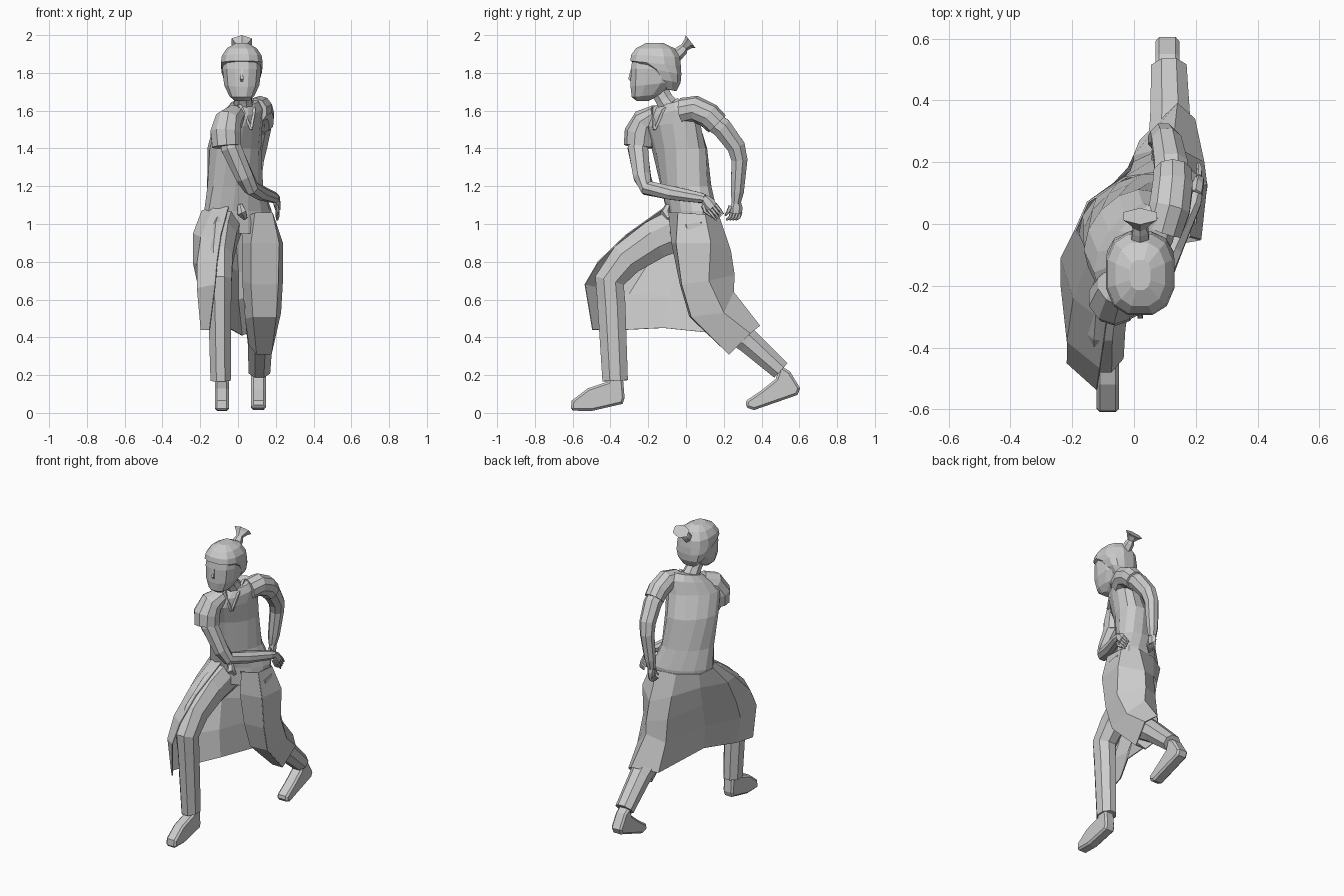
import bpy, bmesh, math
from mathutils import Vector, Matrix


def finish(name, bm, thickness=0):
    bmesh.ops.recalc_face_normals(bm, faces=bm.faces)
    me = bpy.data.meshes.new(name)
    bm.to_mesh(me)
    bm.free()
    ob = bpy.data.objects.new(name, me)
    bpy.context.collection.objects.link(ob)
    if thickness:
        m = ob.modifiers.new("cloth", 'SOLIDIFY')
        m.thickness = thickness
        m.offset = 0
    return ob


def loft(name, rings, closed=True, caps=True, thickness=0):
    """Bridge a series of point rows with quads."""
    bm = bmesh.new()
    rows = [[bm.verts.new(p) for p in r] for r in rings]
    n = len(rows[0])
    for a, b in zip(rows, rows[1:]):
        for i in range(n if closed else n - 1):
            j = (i + 1) % n
            bm.faces.new((a[i], a[j], b[j], b[i]))
    if closed and caps:
        bm.faces.new(rows[0])
        bm.faces.new(rows[-1])
    return finish(name, bm, thickness)


def tube(name, pts, radii, n=8, caps=True, thickness=0):
    """Polygonal limb; a radius may be a number or (x-ish, other)."""
    pts = [Vector(p) for p in pts]
    rings = []
    for k, p in enumerate(pts):
        t = Vector((0, 0, 0))
        if k:
            t += (p - pts[k - 1]).normalized()
        if k < len(pts) - 1:
            t += (pts[k + 1] - p).normalized()
        t.normalize()
        u = Vector((1, 0, 0)) - t * t.x
        u.normalize()
        v = t.cross(u)
        a, b = radii[k] if isinstance(radii[k], tuple) else (radii[k], radii[k])
        rings.append([p + u * a * math.cos(w) + v * b * math.sin(w)
                      for w in (2 * math.pi * (i + .5) / n for i in range(n))])
    return loft(name, rings, True, caps, thickness)


def stack(name, rings, n=12, square=1.0):
    """Horizontal ovals: x, y, z, half width, half depth, turn, tilt along y."""
    out = []
    for x, y, z, a, b, turn, tilt in rings:
        m = Matrix.Rotation(math.radians(turn), 3, 'Z')
        row = []
        for i in range(n):
            w = 2 * math.pi * (i + .5) / n
            c, s = math.cos(w), math.sin(w)
            d = m @ Vector((a * math.copysign(abs(c) ** square, c),
                            b * math.copysign(abs(s) ** square, s), 0))
            row.append(Vector((x, y, z)) + d + Vector((0, 0, d.y * tilt)))
        out.append(row)
    return loft(name, out)


# Head, nose and neck
stack("head", [
    (.02, -.23, 1.65, .035, .03, 0, 0), (.02, -.205, 1.68, .068, .085, 0, .1),
    (.02, -.175, 1.74, .096, .122, 0, .1), (.02, -.165, 1.82, .105, .13, 0, 0),
    (.02, -.165, 1.90, .095, .118, 0, 0), (.02, -.165, 1.94, .055, .07, 0, 0)], 12, .8)
tube("nose", [(.02, -.285, 1.83), (.02, -.298, 1.77), (.02, -.285, 1.755)],
     [.006, .012, .008], 4)
tube("neck", [(.03, -.075, 1.60), (.025, -.115, 1.66), (.02, -.15, 1.72)],
     [.06, .05, .052], 8)

# Hair cap with tied topknot
stack("hair", [
    (.02, -.085, 1.71, .055, .035, 0, -.2), (.02, -.10, 1.76, .095, .073, 0, -.2),
    (.02, -.12, 1.81, .11, .098, 0, -.2), (.02, -.161, 1.85, .114, .138, 0, -.1),
    (.02, -.161, 1.89, .108, .132, 0, -.05), (.02, -.163, 1.93, .082, .105, 0, 0),
    (.02, -.165, 1.957, .035, .05, 0, 0)], 12, .8)
tube("topknot", [(.02, -.055, 1.89), (.02, -.02, 1.92), (.02, -.008, 1.935),
                 (.02, .012, 1.955), (.02, .025, 1.965)],
     [.034, .03, .022, (.045, .03), (.062, .044)], 6)

# Robe body twisting from hips to shoulders
stack("robe_body", [
    (.005, .03, .95, .18, .11, 25, 0), (0, .03, 1.07, .192, .117, 27, 0),
    (-.015, .0, 1.2, .165, .118, 35, 0), (-.02, -.035, 1.4, .168, .118, 48, 0),
    (0, -.08, 1.53, .175, .10, 55, .1), (.025, -.07, 1.60, .155, .085, 56, .25),
    (.035, -.065, 1.645, .095, .062, 56, .25)], 14)
# Crossed collar bands
tube("collar_left", [(.07, -.04, 1.66), (.085, -.12, 1.6), (.07, -.165, 1.5)],
     [.012, .012, .008], 4)
tube("collar_right", [(-.01, -.11, 1.65), (.02, -.17, 1.61), (.07, -.17, 1.5)],
     [.012, .012, .008], 4)
# Belt knot
tube("belt_knot", [(.01, -.095, 1.1), (.02, -.11, 1.06), (.04, -.09, 1.03)],
     [.015, .028, .012], 6)

# Sleeves
tube("rear_sleeve", [(.09, -.02, 1.60), (.115, .05, 1.61), (.125, .12, 1.575), (.125, .165, 1.53)],
     [.068, .07, .068, .064], 10)
tube("front_sleeve", [(-.01, -.15, 1.58), (-.05, -.21, 1.545), (-.065, -.242, 1.48), (-.06, -.25, 1.41)],
     [.055, .075, .085, .08], 10)

# Arms
tube("rear_arm", [(.12, .06, 1.6), (.12, .19, 1.51), (.105, .265, 1.41), (.095, .283, 1.34),
                  (.08, .272, 1.17), (.075, .265, 1.11)],
     [.055, .058, .052, .046, .037, .026], 8)
tube("front_arm", [(-.06, -.22, 1.52), (-.035, -.255, 1.40), (.035, -.232, 1.25), (.07, -.205, 1.19),
                   (.12, -.08, 1.165), (.19, .07, 1.14), (.2, .1, 1.135)],
     [.06, .058, .05, .042, .04, .03, .024], 8)


# Hands: palm with four curled fingers and a thumb
def hand(name, wrist, along, across, curl):
    w, a, c, k = map(Vector, (wrist, along, across, curl))
    tube(name + "_palm", [w, w + a * .35, w + a * .65], [.022, (.02, .034), (.017, .03)], 6)
    for i in range(4):
        b = w + a * .58 + c * (i - 1.5) * .016
        tube(name + "_finger", [b, b + a * .28 + k * .3, b + a * .4 + k], [.010, .009, .006], 5)
    b = w + a * .25 + c * -.03
    tube(name + "_thumb", [b, b + a * .3 - c * .012, b + a * .5 + k], [.012, .010, .006], 5)


hand("rear_hand", (.075, .268, 1.12), (0, -.005, -.10), (0, 1, 0), (-.015, -.025, 0))
hand("front_hand", (.2, .095, 1.14), (.018, .07, -.085), (0, .75, .65), (-.01, .015, -.02))

# Trousers
tube("front_trouser", [(-.055, .02, 1.0), (-.085, -.16, .92), (-.10, -.315, .815), (-.10, -.405, .70),
                       (-.097, -.395, .58), (-.092, -.375, .17)],
     [(.08, .125), (.085, .112), (.078, .098), (.072, .085), (.066, .08), (.058, .073)], 8)
tube("rear_trouser", [(.11, .04, 1.0), (.12, .08, .78), (.12, .11, .58), (.12, .2, .48),
                      (.117, .33, .38), (.113, .502, .225)],
     [.1, .1, .09, .085, .07, (.062, .056)], 8)


# Feet: side outline extruded to a slab with worn edges
def foot(name, x, outline, half):
    ob = loft(name, [[(x + s * half, y, z) for y, z in outline] for s in (-1, 1)])
    m = ob.modifiers.new("rounding", 'BEVEL')
    m.width, m.segments, m.limit_method = .012, 1, 'ANGLE'
    m.angle_limit = math.radians(60)


foot("front_foot", -.085, [(-.61, .012), (-.5, .01), (-.335, .048), (-.325, .08), (-.335, .2),
                           (-.40, .2), (-.415, .165), (-.52, .13), (-.605, .065)], .037)
foot("rear_foot", .108, [(.315, .03), (.36, .015), (.59, .095), (.605, .13), (.55, .22),
                         (.50, .25), (.475, .18), (.40, .12), (.32, .065)], .039)

# Robe skirt: waist-to-hem folds, running from the front knee around the back to the rear thigh
folds = [
    [(-.05, -.11, 1.09), (-.09, -.32, .94), (-.11, -.465, .80), (-.12, -.535, .68), (-.15, -.495, .44)],
    [(-.13, -.08, 1.09), (-.195, -.24, .93), (-.215, -.38, .79), (-.215, -.45, .66), (-.195, -.44, .44)],
    [(-.19, -.02, 1.07), (-.235, -.11, .95), (-.235, -.20, .79), (-.20, -.30, .63), (-.16, -.32, .44)],
    [(-.15, .07, 1.05), (-.14, .05, .95), (-.11, -.02, .80), (-.08, -.09, .62), (-.05, -.12, .45)],
    [(-.03, .15, 1.05), (-.01, .17, .90), (.0, .20, .75), (.0, .22, .60), (.02, .27, .41)],
    [(.10, .17, 1.05), (.11, .235, .86), (.12, .255, .73), (.125, .25, .64), (.14, .39, .46)],
    [(.185, .10, 1.05), (.235, .13, .90), (.235, .12, .70), (.225, .20, .53), (.195, .34, .42)],
    [(.18, -.04, 1.06), (.215, -.05, .90), (.21, -.02, .68), (.20, .03, .51), (.175, .23, .31)]]
loft("robe_skirt", folds, closed=False, thickness=.006)
# Front panel wrapping the rear thigh
loft("skirt_front_panel", [folds[-1],
     [(.09, -.09, 1.06), (.07, -.075, .90), (.07, -.03, .68), (.08, .02, .51), (.10, .23, .31)],
     [(.03, -.03, 1.03), (.025, .02, .90), (.025, .06, .70), (.04, .12, .50), (.06, .28, .36)]],
     closed=False, thickness=.006)
